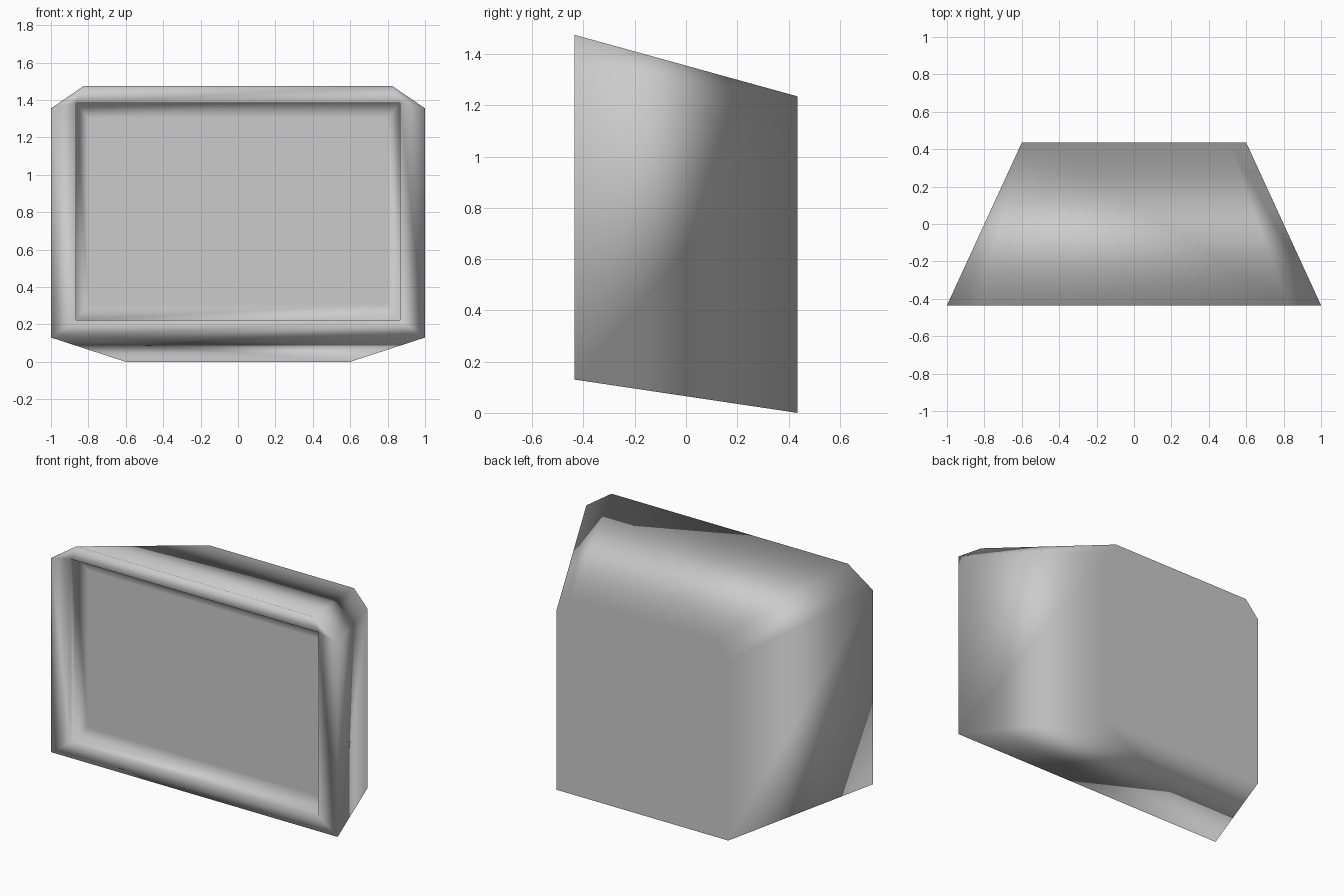
import bpy, bmesh

if "Cube" in bpy.data.objects:
    bpy.data.objects.remove(bpy.data.objects["Cube"])

FRONT, BACK = -0.435, 0.435


def shell_ring(bm, y, half, cut_x, z0, z_side, z_top):
    """Box outline with its two upper corners cut off."""
    pts = [(-half, z0), (half, z0), (half, z_side), (cut_x, z_top),
           (-cut_x, z_top), (-half, z_side)]
    return [bm.verts.new((x, y, z)) for x, z in pts]


def rect_ring(bm, y, half, z0, z1):
    pts = [(-half, z0), (half, z0), (half, z1), (-half, z1)]
    return [bm.verts.new((x, y, z)) for x, z in pts]


def bridge(bm, a, b):
    n = len(a)
    for i in range(n):
        j = (i + 1) % n
        bm.faces.new((a[i], a[j], b[j], b[i]))


bm = bmesh.new()

# Tapered casing, wide at the front and narrow at the back
front = shell_ring(bm, FRONT, 1.0, 0.825, 0.13, 1.355, 1.475)
back = shell_ring(bm, BACK, 0.6, 0.505, 0.0, 1.13, 1.235)
bridge(bm, front, back)
bm.faces.new(back)

# Flat bezel from the casing outline to the screen opening
rim = rect_ring(bm, FRONT, 0.865, 0.225, 1.385)
bl, br, tr, tl = rim
f = front
for face in ((f[0], f[1], br, bl), (f[1], f[2], tr, br), (f[2], f[3], tr),
             (f[3], f[4], tl, tr), (f[4], f[5], tl), (f[5], f[0], bl, tl)):
    bm.faces.new(face)

# Recess wall, sloped surround and flat screen
step = rect_ring(bm, FRONT + 0.045, 0.865, 0.225, 1.385)
screen = rect_ring(bm, FRONT + 0.08, 0.80, 0.31, 1.30)
bridge(bm, rim, step)
bridge(bm, step, screen)
bm.faces.new(screen)

bmesh.ops.recalc_face_normals(bm, faces=bm.faces[:])
bm.verts.index_update()
back_ids = {v.index for v in back}
screen_ids = {v.index for v in screen}

mesh = bpy.data.meshes.new("display_casing")
bm.to_mesh(mesh)
bm.free()
mesh.shade_smooth()

# Soft shading overall, with the back panel and the screen kept flat
normals = [v.normal.copy() for v in mesh.vertices]
for i in range(len(normals)):
    if i in back_ids:
        normals[i] = (0, 1, 0)
    elif i in screen_ids:
        normals[i] = (0, -1, 0)
mesh.normals_split_custom_set_from_vertices([tuple(n) for n in normals])

casing = bpy.data.objects.new("display_casing", mesh)
bpy.context.collection.objects.link(casing)
